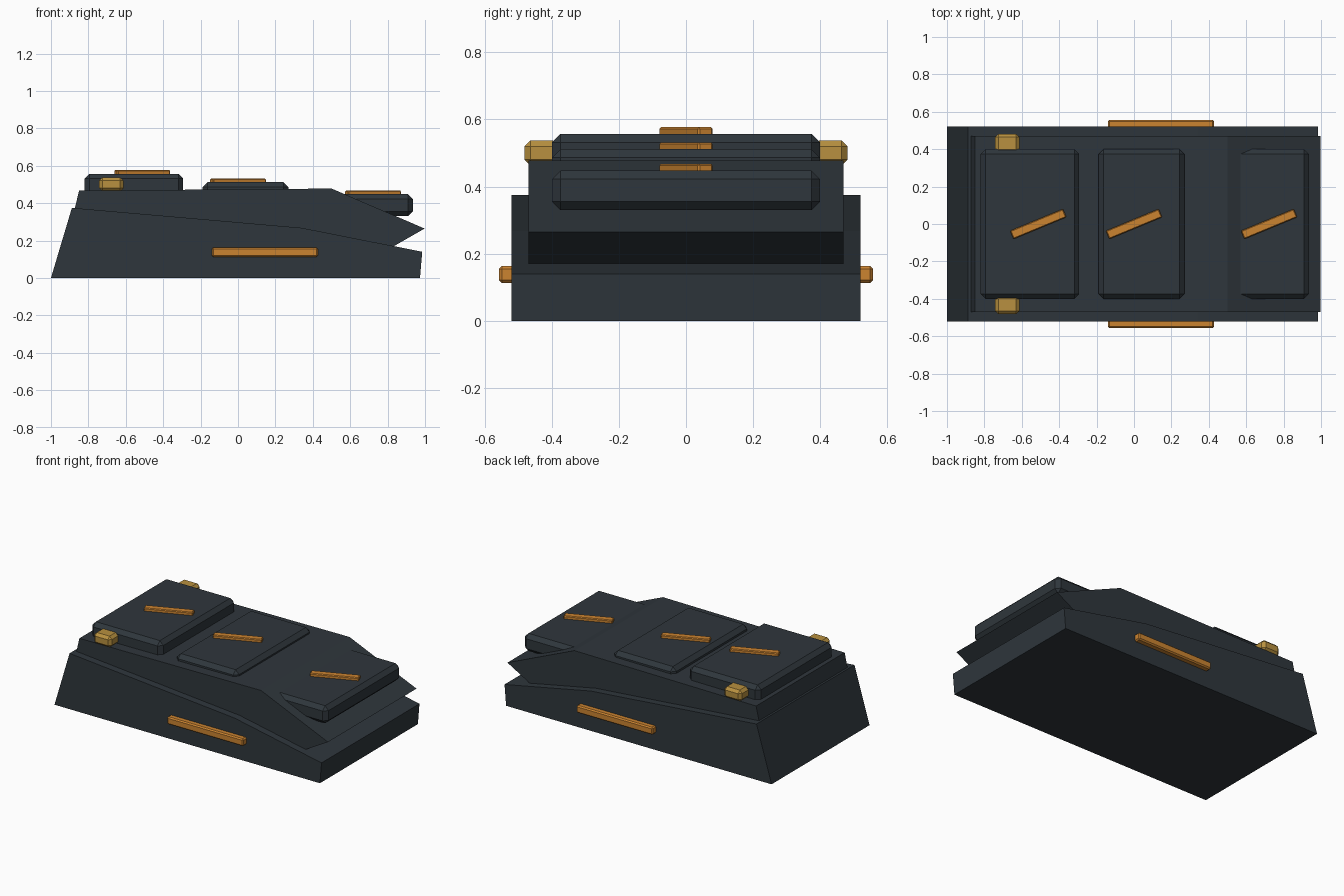
import bpy, bmesh, math

if "Cube" in bpy.data.objects:
    bpy.data.objects.remove(bpy.data.objects["Cube"])


def material(name, rgb):
    m = bpy.data.materials.new(name)
    m.diffuse_color = (*rgb, 1)
    m.use_nodes = True
    m.node_tree.nodes["Principled BSDF"].inputs["Base Color"].default_value = m.diffuse_color
    return m


SLATE = material("dark slate", (0.028, 0.037, 0.045))
ORANGE = material("orange", (0.60, 0.23, 0.03))
GOLD = material("dull gold", (0.48, 0.28, 0.05))


def finish(bm, name, mat):
    bmesh.ops.recalc_face_normals(bm, faces=bm.faces[:])
    me = bpy.data.meshes.new(name)
    bm.to_mesh(me)
    bm.free()
    me.materials.append(mat)
    ob = bpy.data.objects.new(name, me)
    bpy.context.collection.objects.link(ob)
    return ob


def extruded(name, profile, half_width, mat):
    """Side profile (x, z) extruded across y."""
    bm = bmesh.new()
    face = bm.faces.new([bm.verts.new((x, -half_width, z)) for x, z in profile])
    ext = bmesh.ops.extrude_face_region(bm, geom=[face])
    verts = [v for v in ext["geom"] if isinstance(v, bmesh.types.BMVert)]
    bmesh.ops.translate(bm, verts=verts, vec=(0, 2 * half_width, 0))
    return finish(bm, name, mat)


def block(name, xr, yr, zr, bevel, mat, turn=0):
    """Chamfered box given by its ranges, turned about its own centre."""
    bm = bmesh.new()
    bmesh.ops.create_cube(bm, size=1)
    bmesh.ops.scale(bm, vec=(xr[1] - xr[0], yr[1] - yr[0], zr[1] - zr[0]), verts=bm.verts[:])
    bmesh.ops.bevel(bm, geom=bm.edges[:], offset=bevel, segments=1, affect='EDGES', profile=0.5)
    ob = finish(bm, name, mat)
    ob.location = [(r[0] + r[1]) / 2 for r in (xr, yr, zr)]
    ob.rotation_euler.z = turn
    return ob


# Lower and upper hull wedges
extruded("lower_hull", [(-1, 0), (0.973, 0), (0.985, 0.14), (0.34, 0.268), (-0.888, 0.375)], 0.52, SLATE)
extruded("upper_hull", [(-0.875, 0.36), (0.34, 0.25), (0.83, 0.168), (0.998, 0.264),
                        (0.50, 0.478), (-0.85, 0.467)], 0.47, SLATE)

# Three roof panels, each with a slanted orange bar
panels = [(-0.82, -0.293, 0.557, -0.512), (-0.19, 0.27, 0.512, 0.0), (0.50, 0.935, 0.448, 0.722)]
for i, (x0, x1, top, bar_x) in enumerate(panels, 1):
    block(f"roof_panel_{i}", (x0, x1), (-0.4, 0.4), (top - 0.118, top), 0.026, SLATE)
    block(f"slanted_bar_{i}", (bar_x - 0.153, bar_x + 0.153), (-0.024, 0.024),
          (top - 0.02, top + 0.02), 0.005, ORANGE, math.radians(22.5))

# Side strips and corner lamps, mirrored left and right
for side, s in (("right", -1), ("left", 1)):
    block(f"{side}_side_strip", (-0.14, 0.427), sorted((s * 0.50, s * 0.557)), (0.113, 0.163), 0.008, ORANGE)
    block(f"{side}_corner_lamp", (-0.743, -0.612), sorted((s * 0.38, s * 0.482)), (0.463, 0.538), 0.018, GOLD)
